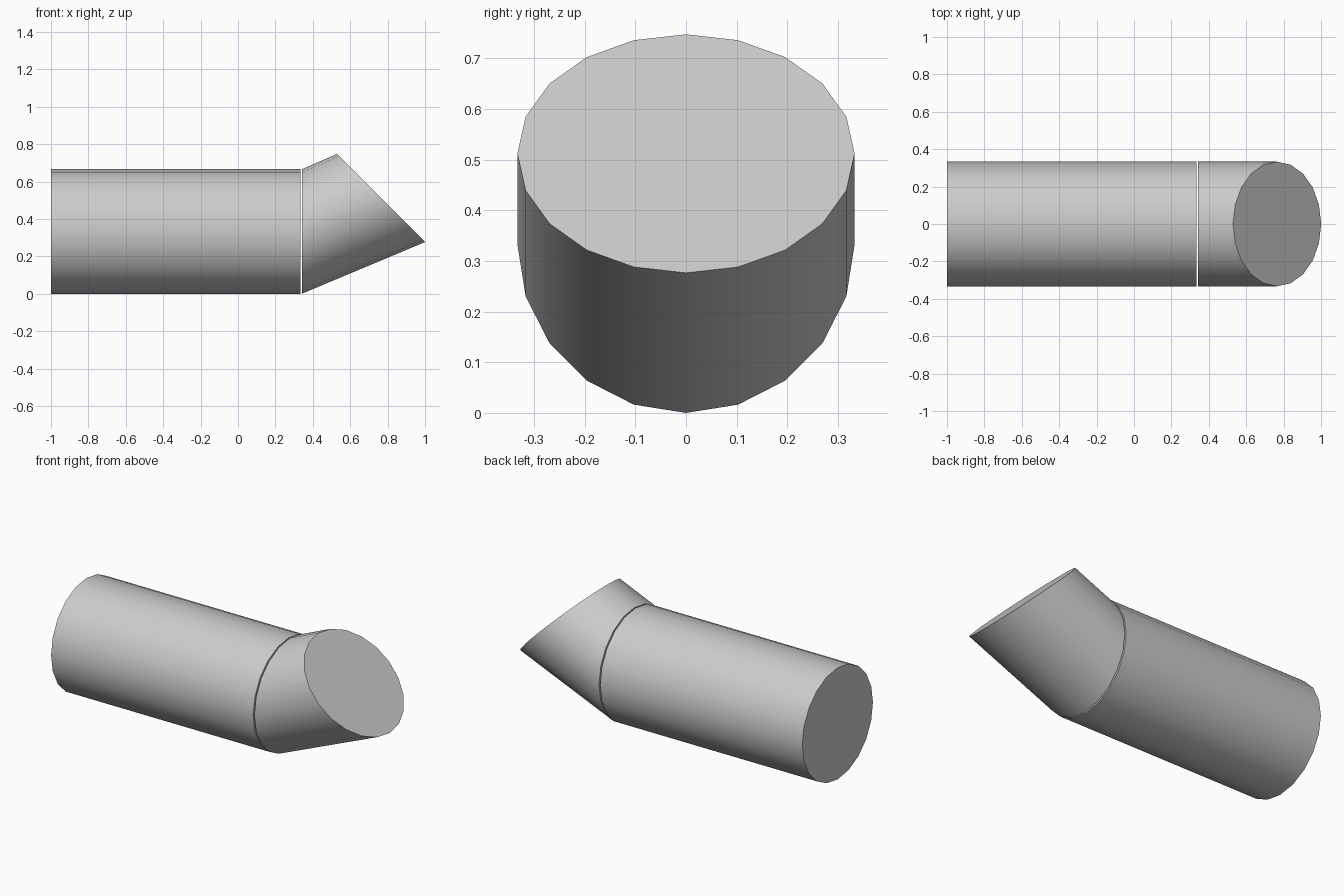
import bpy, bmesh, math
from mathutils import Vector

if "Cube" in bpy.data.objects:
    bpy.data.objects.remove(bpy.data.objects["Cube"])

SIDES = 20
RADIUS = 0.333

# Single light grey finish
grey = bpy.data.materials.new("light_grey")
grey.use_nodes = True
colour = (0.6, 0.6, 0.6, 1)
grey.diffuse_color = colour
grey.node_tree.nodes["Principled BSDF"].inputs["Base Color"].default_value = colour


def ring(bm, x, z, tilt):
    """Circle of vertices facing +x, with its face tilted upward."""
    verts = []
    for i in range(SIDES):
        a = math.tau * i / SIDES
        up = RADIUS * math.cos(a)
        verts.append(bm.verts.new(Vector((x - up * math.sin(tilt),
                                          RADIUS * math.sin(a),
                                          z + up * math.cos(tilt)))))
    return verts


def capped_tube(name, start, end):
    """Solid lofted between two rings, each given as (x, z, tilt)."""
    bm = bmesh.new()
    a, b = ring(bm, *start), ring(bm, *end)
    for i in range(SIDES):
        j = (i + 1) % SIDES
        bm.faces.new((a[i], a[j], b[j], b[i]))
    bm.faces.new(a)
    bm.faces.new(b)
    bmesh.ops.recalc_face_normals(bm, faces=bm.faces)
    mesh = bpy.data.meshes.new(name)
    bm.to_mesh(mesh)
    bm.free()
    mesh.materials.append(grey)
    obj = bpy.data.objects.new(name, mesh)
    bpy.context.collection.objects.link(obj)
    bpy.ops.object.select_all(action='DESELECT')
    obj.select_set(True)
    bpy.context.view_layer.objects.active = obj
    bpy.ops.object.shade_smooth_by_angle(angle=math.radians(30))
    return obj


# Long straight pipe
capped_tube("straight_pipe", (-1, RADIUS, 0), (0.333, RADIUS, 0))

# Short bent end, separated by a narrow seam
capped_tube("angled_end", (0.341, RADIUS, 0), (0.765, 0.512, math.radians(45)))
